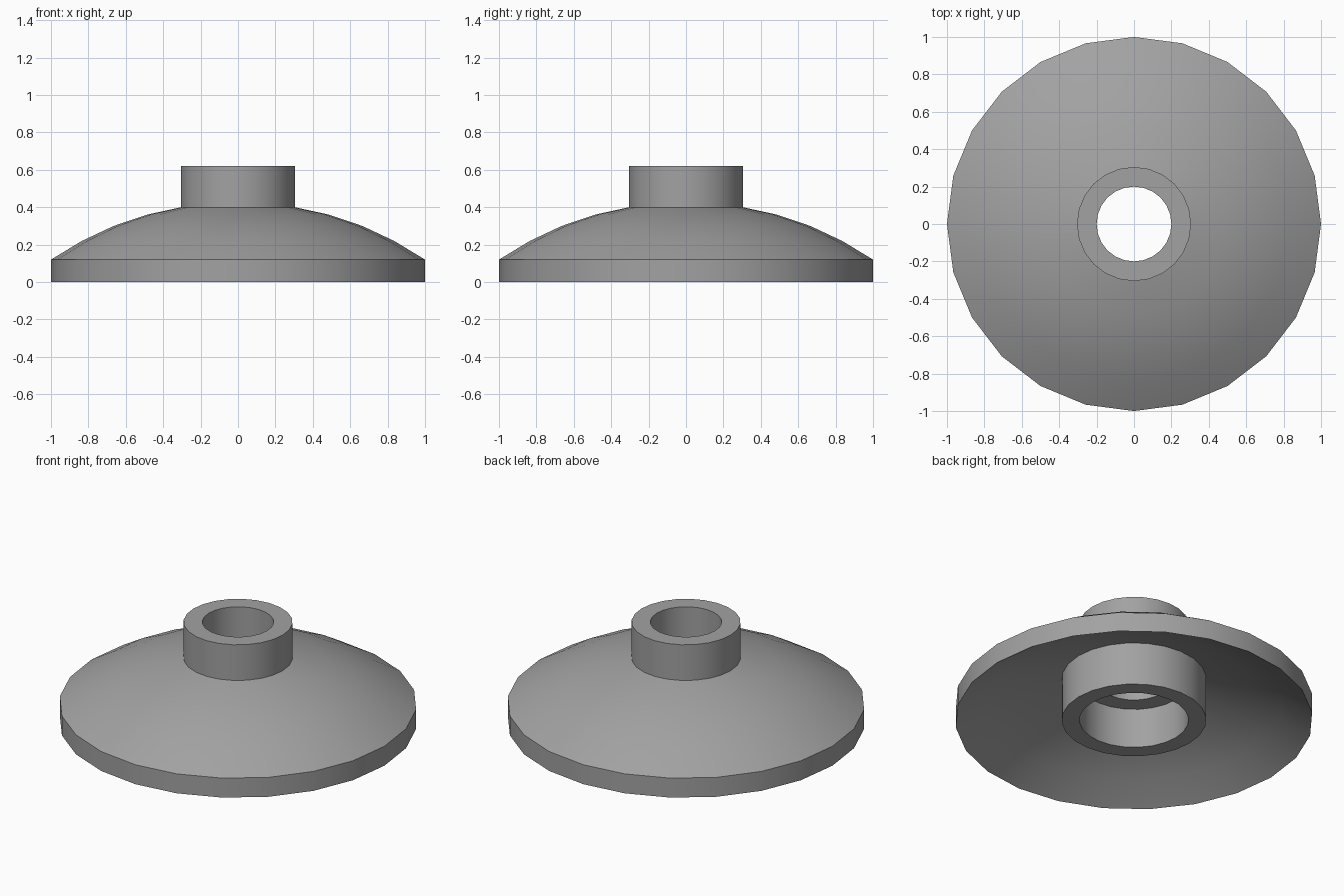
import bpy
import math

cube = bpy.data.objects.get("Cube")
if cube:
    bpy.data.objects.remove(cube)

SIDES = 24
RIM, HUB, HOLE, SOCKET = 1.0, 0.305, 0.2, 0.405
RIM_H, HUB_TOP, LEDGE, UNDER = 0.12, 0.62, 0.245, 0.265

# Plain grey plastic
grey = bpy.data.materials.new("grey_plastic")
grey.use_nodes = True
colour = (0.36, 0.36, 0.36, 1)
grey.diffuse_color = colour
grey.node_tree.nodes["Principled BSDF"].inputs["Base Color"].default_value = colour


def lathe(name, profile):
    """Spin an open (radius, height) profile round the z axis."""
    verts, faces = [], []
    for r, z in profile:
        for s in range(SIDES):
            a = math.tau * s / SIDES
            verts.append((r * math.cos(a), r * math.sin(a), z))
    for i in range(len(profile) - 1):
        for s in range(SIDES):
            t = (s + 1) % SIDES
            low, high = i * SIDES, (i + 1) * SIDES
            faces.append((low + s, low + t, high + t, high + s))
    mesh = bpy.data.meshes.new(name)
    mesh.from_pydata(verts, [], faces)
    mesh.materials.append(grey)
    obj = bpy.data.objects.new(name, mesh)
    bpy.context.collection.objects.link(obj)
    bpy.ops.object.select_all(action="DESELECT")
    obj.select_set(True)
    bpy.context.view_layer.objects.active = obj
    bpy.ops.object.shade_smooth_by_angle(angle=math.radians(30))
    return obj


# Domed dish: curved top, and a parallel underside that meets the rim's lower edge
dome = [(RIM, RIM_H), (0.835, 0.22), (0.665, 0.3), (0.48, 0.362)]
underside = [(SOCKET, UNDER)] + [(r, z - RIM_H) for r, z in reversed(dome)]
lathe("dish", underside + dome + [(HUB, 0.4)])

# Hollow collar on top, ending inside at a ledge
lathe("collar", [(HUB, 0.4), (HUB, HUB_TOP), (HOLE, HUB_TOP), (HOLE, LEDGE), (HUB, LEDGE)])

# Wider socket ring beneath the dish
lathe("socket_ring", [(HUB, LEDGE), (HUB, 0), (SOCKET, 0), (SOCKET, UNDER)])
